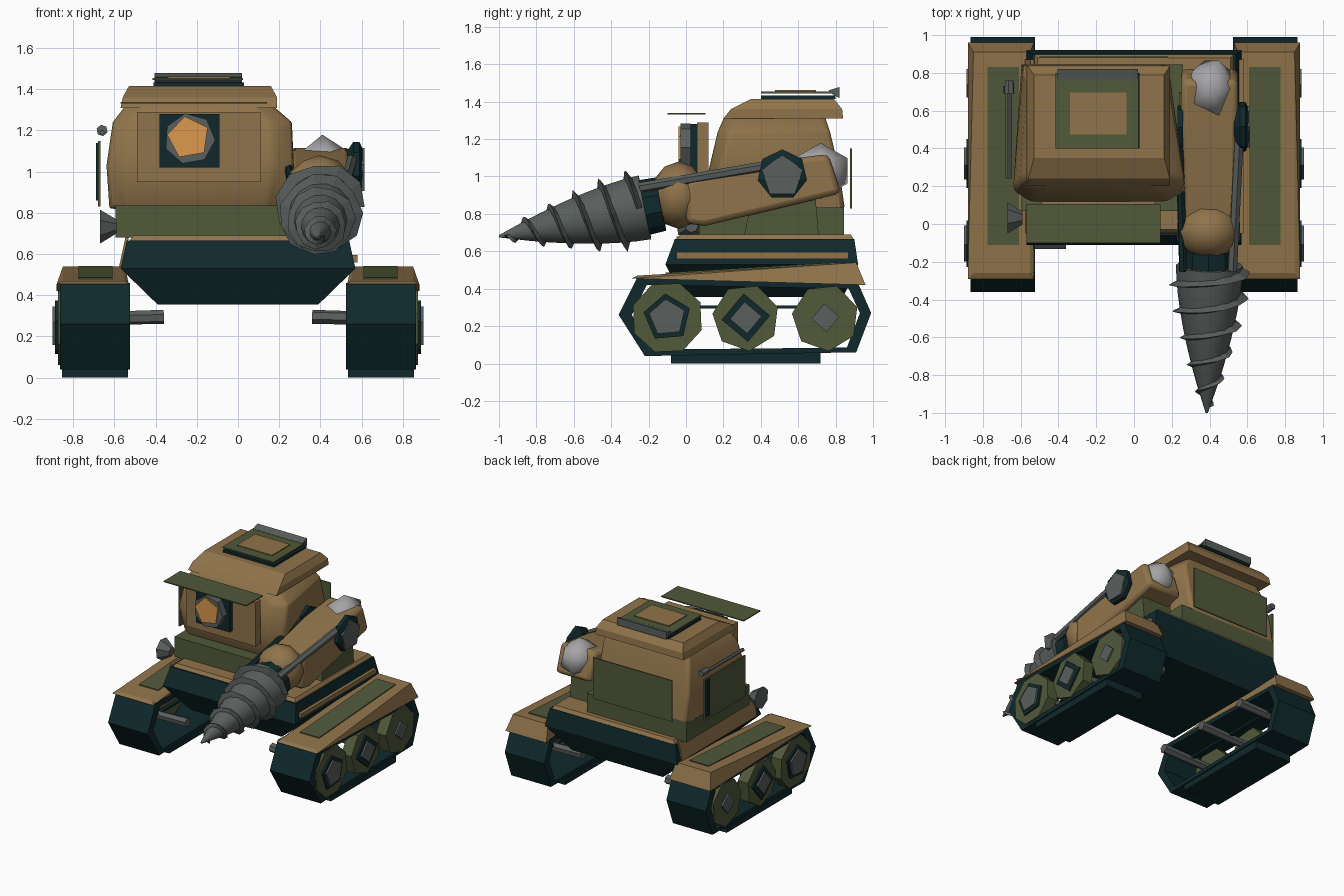
import bpy, bmesh, math
from mathutils import Vector

if "Cube" in bpy.data.objects:
    bpy.data.objects.remove(bpy.data.objects["Cube"])


def material(name, r, g, b):
    m = bpy.data.materials.new(name)
    m.diffuse_color = (r, g, b, 1)
    m.use_nodes = True
    m.node_tree.nodes["Principled BSDF"].inputs["Base Color"].default_value = m.diffuse_color
    return m


TAN = material("tan", 0.28, 0.175, 0.07)
GREEN = material("olive green", 0.082, 0.10, 0.042)
DARK = material("dark teal", 0.005, 0.022, 0.025)
GREY = material("steel grey", 0.10, 0.115, 0.11)
LIGHT = material("light grey", 0.38, 0.37, 0.38)
ORANGE = material("orange", 0.72, 0.32, 0.075)


def finish(name, bm, mat, bevel=0, smooth=0):
    bmesh.ops.recalc_face_normals(bm, faces=bm.faces)
    me = bpy.data.meshes.new(name)
    bm.to_mesh(me)
    bm.free()
    ob = bpy.data.objects.new(name, me)
    bpy.context.collection.objects.link(ob)
    me.materials.append(mat)
    if bevel:
        mod = ob.modifiers.new("bevel", "BEVEL")
        mod.width, mod.segments = bevel, 2
    if smooth:
        me.shade_smooth()
        me.set_sharp_from_angle(angle=math.radians(smooth))
    return ob


def hull(name, pts, mat, **kw):
    bm = bmesh.new()
    for p in pts:
        bm.verts.new(p)
    bmesh.ops.convex_hull(bm, input=bm.verts)
    bmesh.ops.dissolve_limit(bm, angle_limit=0.02, verts=bm.verts, edges=bm.edges)
    return finish(name, bm, mat, **kw)


def place(p, axis, d):
    a, b = p
    return {"x": (d, a, b), "y": (a, d, b), "z": (a, b, d)}[axis]


def prism(name, pts, axis, lo, hi, mat, **kw):
    return hull(name, [place(p, axis, d) for p in pts for d in (lo, hi)], mat, **kw)


def box(name, x0, x1, y0, y1, z0, z1, mat, **kw):
    return prism(name, [(x0, y0), (x1, y0), (x1, y1), (x0, y1)], "z", z0, z1, mat, **kw)


def ngon(a, b, r, n, turn=90):
    return [(a + r * math.cos(math.radians(turn) + i * math.tau / n),
             b + r * math.sin(math.radians(turn) + i * math.tau / n)) for i in range(n)]


def slab(x0, x1, y0, y1, z):
    return [(x0, y0, z), (x1, y0, z), (x1, y1, z), (x0, y1, z)]


def tube(name, a, b, r0, r1, n, mat):
    a, b = Vector(a), Vector(b)
    q = (b - a).to_track_quat("Z", "Y")
    pts = []
    for c, r in ((a, r0), (b, r1)):
        pts += [c + q @ Vector((x, y, 0)) for x, y in ngon(0, 0, r, n, 20)]
    return hull(name, pts, mat)


def ball(name, c, size, mat, sub=2):
    bm = bmesh.new()
    bmesh.ops.create_icosphere(bm, subdivisions=sub, radius=1)
    for v in bm.verts:
        v.co = Vector(c) + Vector(v.co[i] * size[i] for i in range(3))
    return finish(name, bm, mat, smooth=50)


# Running gear on both sides
OUTER = [(-0.36, 0.26), (-0.26, 0.46), (0.92, 0.43), (0.99, 0.27), (0.91, 0.06), (-0.22, 0.04)]
INNER = [(-0.29, 0.26), (-0.21, 0.42), (0.87, 0.40), (0.93, 0.27), (0.86, 0.085), (-0.18, 0.075)]
for s, side in ((-1, "left"), (1, "right")):
    # hollow track belt
    bm = bmesh.new()
    rings = [[bm.verts.new((s * x, y, z)) for y, z in loop]
             for x, loop in ((0.525, OUTER), (0.865, OUTER), (0.865, INNER), (0.525, INNER))]
    for k in range(4):
        r, t = rings[k], rings[(k + 1) % 4]
        for i in range(6):
            j = (i + 1) % 6
            bm.faces.new((r[i], r[j], t[j], t[i]))
    finish(side + "_track_belt", bm, DARK)
    a, b = sorted((s * 0.535, s * 0.855))
    box(side + "_track_pad", a, b, -0.08, 0.72, 0.0, 0.06, DARK)
    a, b = sorted((s * 0.60, s * 0.63))
    box(side + "_track_rail", a, b, -0.15, 0.85, 0.295, 0.31, DARK)

    # sloping fender with an inset panel
    hull(side + "_fender", [(s * x, y, z) for x, y, z in (
        (0.53, -0.29, 0.455), (0.88, -0.29, 0.455), (0.53, 0.96, 0.42), (0.88, 0.96, 0.42),
        (0.55, -0.26, 0.47), (0.85, -0.26, 0.47), (0.55, 0.91, 0.54), (0.85, 0.91, 0.54))], TAN)
    hull(side + "_fender_panel", [(s * x, y, 0.4855 + 0.06 * y + h) for x in (0.61, 0.775)
                                  for y in (-0.11, 0.83) for h in (0, 0.007)], GREEN)

    # wheels, hub plates and axles
    for label, y, r, n, hubs in (
            ("front", -0.10, 0.195, 8, ((0.13, 5, DARK), (0.10, 5, GREY))),
            ("middle", 0.32, 0.18, 7, ((0.13, 4, DARK), (0.085, 4, GREY))),
            ("rear", 0.745, 0.18, 7, ((0.075, 4, GREY),))):
        w = side + "_" + label
        prism(w + "_wheel", ngon(y, 0.245, r, n, 70), "x", s * 0.79, s * 0.875, GREEN)
        x = 0.875
        for k, (hr, hn, hm) in enumerate(hubs):
            prism(f"{w}_hub_{k}", ngon(y, 0.245, hr, hn, 95), "x", s * x, s * (x + 0.013), hm)
            x += 0.013
        tube(w + "_axle", (s * 0.36, y, 0.295), (s * 0.80, y, 0.285), 0.035, 0.03, 6, GREY)

# Hull and deck
hull("lower_hull", slab(-0.39, 0.39, -0.02, 0.84, 0.355) + slab(-0.57, 0.57, -0.11, 0.92, 0.53)
     + slab(-0.54, 0.54, -0.06, 0.90, 0.665), DARK)
hull("deck", slab(-0.53, 0.53, -0.05, 0.90, 0.66) + slab(-0.51, 0.51, -0.03, 0.88, 0.69), TAN)
hull("left_hull_panel", [(x, y, z) for y in (-0.05, 0.87) for x, z in
                         ((-0.577, 0.54), (-0.565, 0.54), (-0.547, 0.68), (-0.53, 0.68))], TAN)
box("right_hull_stripe", 0.55, 0.58, -0.05, 0.87, 0.56, 0.595, TAN)
box("cabin_base", -0.595, 0.26, 0.07, 0.845, 0.68, 0.835, GREEN)
prism("arm_pedestal", [(0.31, 0.68), (0.71, 0.68), (0.69, 0.92), (0.36, 0.92)], "x", 0.24, 0.50, GREEN)

# Cabin, wider at the front, and its roof
cabin = []
for z, x0, x1, y0, y1, inset in ((0.82, -0.625, 0.235, 0.17, 0.85, 0.03), (1.03, -0.64, 0.275, 0.12, 0.82, 0.05),
                                 (1.24, -0.61, 0.265, 0.17, 0.77, 0.05), (1.33, -0.54, 0.16, 0.21, 0.74, 0.02)):
    cabin += [(x0, y0 + 0.06, z), (x1, y0 + 0.06, z), (x0 + 0.09, y0, z), (x1 - 0.10, y0, z),
              (x0 + inset, y1, z), (x1 - inset - 0.04, y1, z)]
hull("cabin", cabin, TAN, bevel=0.02, smooth=45)
hull("roof", slab(-0.57, 0.19, 0.20, 0.84, 1.31) + slab(-0.56, 0.19, 0.24, 0.835, 1.36)
     + slab(-0.53, 0.16, 0.35, 0.79, 1.415), TAN)

# Roof hatch and rear roof bar
box("hatch_base", -0.41, 0.03, 0.40, 0.80, 1.415, 1.432, DARK)
box("hatch_frame", -0.415, 0.025, 0.40, 0.80, 1.445, 1.455, GREEN)
box("hatch_lid", -0.34, -0.04, 0.475, 0.695, 1.455, 1.462, TAN)
prism("roof_bar", [(0.76, 1.46), (0.82, 1.478), (0.82, 1.42), (0.79, 1.435)], "x", -0.405, 0.02, GREY)

# Front panel with viewing lens and visor
box("front_panel", -0.49, 0.11, 0.06, 0.12, 0.95, 1.29, TAN)
box("lens_plate", -0.38, -0.09, 0.025, 0.06, 1.02, 1.28, DARK)
prism("lens_ring", ngon(-0.235, 1.16, 0.125, 7, 100), "y", -0.03, 0.025, GREY)
prism("lens", ngon(-0.24, 1.165, 0.105, 5, 100), "y", -0.039, -0.03, ORANGE)
box("visor", -0.57, 0.14, -0.10, 0.105, 1.331, 1.339, GREEN)

# Armour plates at the back and left
box("back_plate", -0.50, 0.18, 0.878, 0.887, 0.83, 1.15, GREEN)
box("left_plate", -0.68, -0.668, 0.24, 0.74, 0.83, 1.15, GREEN)
box("left_plate_edge", -0.69, -0.68, 0.69, 0.73, 0.86, 1.14, DARK)
tube("left_rail", (-0.66, 0.24, 1.19), (-0.66, 0.69, 1.19), 0.013, 0.013, 6, GREY)
tube("left_rail_cap", (-0.66, 0.69, 1.20), (-0.66, 0.76, 1.20), 0.028, 0.024, 6, GREY)
tube("side_lamp", (-0.59, 0.03, 0.735), (-0.67, 0.03, 0.735), 0.035, 0.085, 7, GREY)

# Arm: shoulder, upper arm, joint bolts and elbow
ball("shoulder", (0.41, 0.72, 1.03), (0.14, 0.17, 0.15), LIGHT, 1)
hull("upper_arm", [(x, y, z) for x in (0.25, 0.55) for y, z in
                   ((0.0, 0.75), (0.10, 0.735), (0.60, 0.875), (0.83, 0.91), (0.76, 1.12),
                    (0.45, 1.08), (0.0, 0.98))], TAN, bevel=0.03, smooth=40)
prism("inner_joint", ngon(0.51, 1.01, 0.12, 7), "x", 0.23, 0.26, DARK)
hull("outer_joint", [place(p, "x", x) for x, r in ((0.53, 0.09), (0.56, 0.135), (0.59, 0.135), (0.605, 0.10))
                     for p in ngon(0.515, 1.01, r, 7)], DARK)
prism("outer_joint_cap", ngon(0.515, 1.0, 0.115, 5), "x", 0.60, 0.613, GREY)
tube("outer_piston", (0.555, 0.45, 1.06), (0.52, -0.25, 0.94), 0.027, 0.027, 6, GREY)
tube("inner_piston", (0.24, 0.45, 1.06), (0.26, -0.25, 0.94), 0.022, 0.022, 6, DARK)
ball("elbow", (0.395, -0.04, 0.90), (0.175, 0.15, 0.18), TAN)

# Drill: collar, core and spiral blade along one slanted axis
BASE, TIP = Vector((0.40, -0.22, 0.835)), Vector((0.385, -1.0, 0.68))
AXIS = TIP - BASE
TURN = AXIS.to_track_quat("Z", "Y")
tube("drill_collar", BASE - AXIS * 0.11, BASE + AXIS * 0.03, 0.145, 0.15, 10, DARK)


def on_drill(t, r, angle):
    return BASE + AXIS * t + TURN @ Vector((r * math.cos(angle), r * math.sin(angle), 0))


def core(t):
    return 0.172 * (1 - t ** 1.6) + 0.006


hull("drill_core", [on_drill(t / 10, core(t / 10), k * math.tau / 14)
                    for t in range(11) for k in range(14)], GREY, smooth=40)
bm = bmesh.new()
last = None
TURNS, SEG = 5, 11
for i in range(TURNS * SEG + 1):
    t = 0.03 + 0.91 * i / (TURNS * SEG)
    a = i * math.tau / SEG
    out = core(t) + 0.012 + 0.045 * (1 - t) * (1 if i % 3 else 0.6)
    row = [bm.verts.new(on_drill(t - 0.03, core(t) - 0.02, a)),
           bm.verts.new(on_drill(t + 0.01, out, a)),
           bm.verts.new(on_drill(t + 0.03, core(t) - 0.02, a))]
    if last:
        for k in range(3):
            j = (k + 1) % 3
            bm.faces.new((last[k], last[j], row[j], row[k]))
    else:
        bm.faces.new(row)
    last = row
bm.faces.new(last)
finish("drill_blade", bm, GREY)
